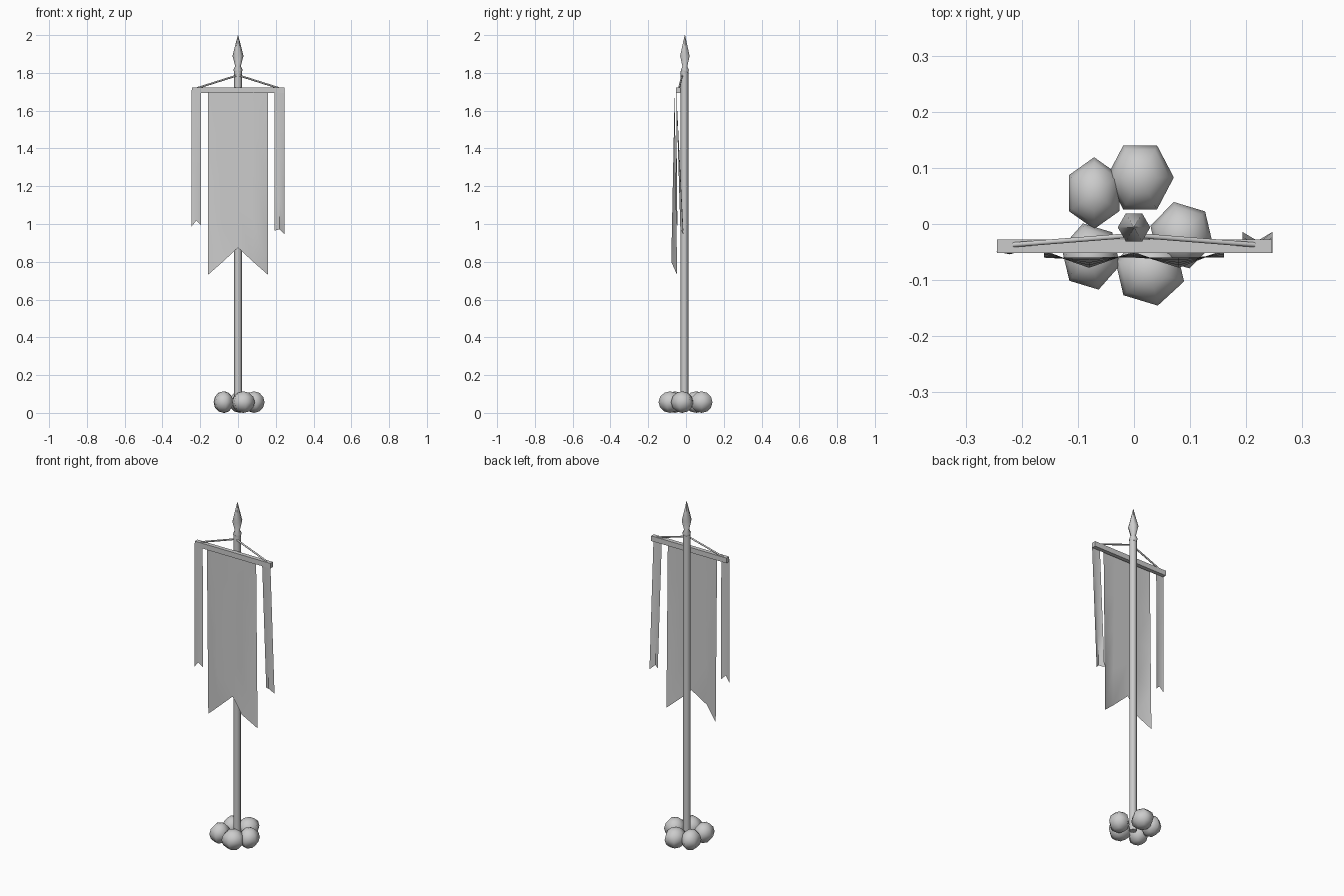
import bpy, bmesh, math
from mathutils import Vector

if "Cube" in bpy.data.objects:
    bpy.data.objects.remove(bpy.data.objects["Cube"])


def make_object(name, bm, smooth=None):
    bmesh.ops.recalc_face_normals(bm, faces=bm.faces)
    me = bpy.data.meshes.new(name)
    bm.to_mesh(me)
    bm.free()
    ob = bpy.data.objects.new(name, me)
    bpy.context.collection.objects.link(ob)
    if smooth:
        bpy.ops.object.select_all(action='DESELECT')
        ob.select_set(True)
        bpy.context.view_layer.objects.active = ob
        bpy.ops.object.shade_smooth_by_angle(angle=math.radians(smooth))
    return ob


def lathe(name, profile, sides, centre, smooth):
    """Stack of rings (radius, z), capped at both ends."""
    bm = bmesh.new()
    rings = []
    for r, z in profile:
        rings.append([bm.verts.new((centre[0] + r * math.cos(2 * math.pi * i / sides),
                                    centre[1] + r * math.sin(2 * math.pi * i / sides), z))
                      for i in range(sides)])
    for a, b in zip(rings, rings[1:]):
        for i in range(sides):
            j = (i + 1) % sides
            bm.faces.new((a[i], a[j], b[j], b[i]))
    bm.faces.new(rings[0])
    bm.faces.new(rings[-1])
    return make_object(name, bm, smooth)


def rod(name, a, b, radius, sides=6):
    a, b = Vector(a), Vector(b)
    bm = bmesh.new()
    bmesh.ops.create_cone(bm, cap_ends=True, segments=sides, radius1=radius,
                          radius2=radius, depth=(b - a).length)
    ob = make_object(name, bm, 65)
    ob.location = (a + b) / 2
    ob.rotation_euler = (b - a).to_track_quat('Z', 'Y').to_euler()
    return ob


def cloth(name, xs, top_z, top_y, bottom, rows):
    """Hanging sheet: straight top edge blending to (y, z) points along the hem."""
    bm = bmesh.new()
    grid = []
    for k in range(rows + 1):
        t = k / rows
        grid.append([bm.verts.new((x, top_y + (y - top_y) * t, top_z + (z - top_z) * t))
                     for x, (y, z) in zip(xs, bottom)])
    for a, b in zip(grid, grid[1:]):
        for i in range(len(xs) - 1):
            bm.faces.new((a[i], b[i], b[i + 1], a[i + 1]))
    return make_object(name, bm, 40)


# pole and spear-shaped finial
lathe("pole", [(0.02, 0.03), (0.02, 1.81)], 8, (0, -0.008), 60)
lathe("finial", [(0.019, 1.80), (0.025, 1.815), (0.015, 1.835), (0.029, 1.89),
                 (0.001, 2.0)], 6, (0, -0.006), 65)

# crossbar
bm = bmesh.new()
bmesh.ops.create_cube(bm, size=1)
bmesh.ops.scale(bm, vec=(0.49, 0.024, 0.03), verts=bm.verts)
bmesh.ops.translate(bm, vec=(0.001, -0.04, 1.708), verts=bm.verts)
make_object("crossbar", bm)

# ropes holding the crossbar
for side, label in ((-1, "left"), (1, "right")):
    rod(label + "_rope", (side * 0.215, -0.037, 1.72), (0, -0.02, 1.788), 0.005)

# swallow-tailed banner
cloth("banner", [-0.16, -0.08, 0, 0.08, 0.16], 1.70, -0.06,
      [(-0.047, 0.73), (-0.078, 0.80), (-0.05, 0.875), (-0.078, 0.80), (-0.047, 0.73)], 4)

# side streamers
cloth("left_streamer", [-0.247, -0.221, -0.195], 1.71, -0.049,
      [(-0.049, 0.985), (-0.054, 1.018), (-0.046, 0.992)], 4)
cloth("right_streamer", [0.193, 0.220, 0.247], 1.71, -0.052,
      [(-0.014, 0.965), (-0.03, 0.972), (-0.014, 0.945)], 4)

# foot stones: x, y, radius x, radius y, turn in degrees
stones = [(-0.071, 0.055, 0.052, 0.064, 0), (0.011, 0.083, 0.060, 0.066, 30),
          (0.085, -0.020, 0.058, 0.061, 14), (0.028, -0.084, 0.064, 0.063, 13),
          (-0.077, -0.058, 0.054, 0.061, 15)]
for n, (x, y, rx, ry, turn) in enumerate(stones, 1):
    bm = bmesh.new()
    bmesh.ops.create_uvsphere(bm, u_segments=6, v_segments=6, radius=1)
    for v in bm.verts:
        a = math.radians(turn)
        px, py = v.co.x, v.co.y
        v.co = (x + rx * (px * math.cos(a) - py * math.sin(a)),
                y + ry * (px * math.sin(a) + py * math.cos(a)),
                0.057 + 0.057 * v.co.z)
    make_object("foot_stone_%d" % n, bm, 75)
